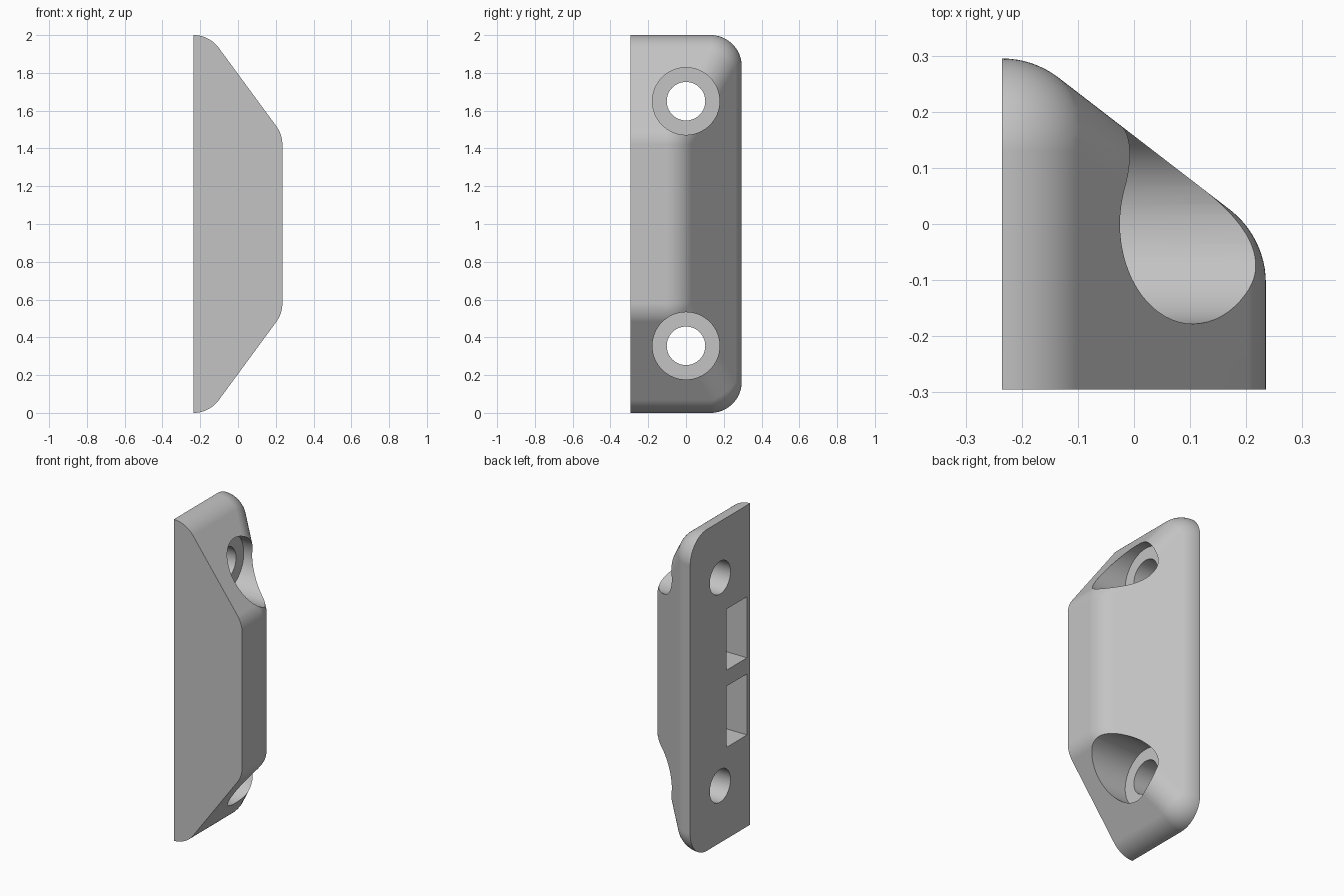
import bpy, bmesh, math
from mathutils import Matrix, Vector

cube = bpy.data.objects.get("Cube")
if cube:
    bpy.data.objects.remove(cube)

MOUNT_X, FRONT_Y = -0.235, -0.295   # flat mounting face and flat front face
RADIUS = 0.165                      # fillet radius of all rounded edges
HOLE_Z = (0.355, 1.65)

grey = bpy.data.materials.new("light_grey")
grey.use_nodes = True
colour = (0.55, 0.55, 0.55, 1)
grey.diffuse_color = colour
grey.node_tree.nodes["Principled BSDF"].inputs["Base Color"].default_value = colour


def make_object(name, bm):
    mesh = bpy.data.meshes.new(name)
    bm.to_mesh(mesh)
    bm.free()
    mesh.materials.append(grey)
    obj = bpy.data.objects.new(name, mesh)
    bpy.context.collection.objects.link(obj)
    return obj


def cylinder_x(name, radius, x0, x1, z):
    bm = bmesh.new()
    place = Matrix.Translation(((x0 + x1) / 2, 0, z)) @ Matrix.Rotation(math.pi / 2, 4, "Y")
    bmesh.ops.create_cone(bm, cap_ends=True, segments=64, radius1=radius,
                          radius2=radius, depth=x1 - x0, matrix=place)
    return make_object(name, bm)


def box(name, low, high):
    low, high = Vector(low), Vector(high)
    bm = bmesh.new()
    place = Matrix.Translation((low + high) / 2) @ Matrix.Diagonal((high - low).to_4d())
    bmesh.ops.create_cube(bm, size=1, matrix=place)
    return make_object(name, bm)


# Filleted wedge body: hull of balls at the corners, flat on two sides
bm = bmesh.new()
for x, back_y, low_z in ((MOUNT_X, 0.13, RADIUS), (0.07, -0.105, 0.58)):
    for y in (FRONT_Y, back_y):
        for z in (low_z, 2 - low_z):
            bmesh.ops.create_uvsphere(bm, u_segments=80, v_segments=40, radius=RADIUS,
                                      matrix=Matrix.Translation((x, y, z)))
outside = [v for v in bm.verts if v.co.x < MOUNT_X - 1e-4 or v.co.y < FRONT_Y - 1e-4]
bmesh.ops.delete(bm, geom=outside, context="VERTS")
bmesh.ops.delete(bm, geom=bm.edges[:], context="EDGES_FACES")
hull = bmesh.ops.convex_hull(bm, input=bm.verts[:])
unused = {g for key in ("geom_interior", "geom_unused") for g in hull[key]
          if isinstance(g, bmesh.types.BMVert)}
bmesh.ops.delete(bm, geom=list(unused), context="VERTS")
bmesh.ops.dissolve_limit(bm, angle_limit=math.radians(0.2), verts=bm.verts[:], edges=bm.edges[:])
bmesh.ops.recalc_face_normals(bm, faces=bm.faces[:])
body = make_object("wedge_body", bm)

# Screw holes with counterbores, and two pockets in the mounting face
cutters = []
for z in HOLE_Z:
    cutters.append(cylinder_x("screw_hole_cutter", 0.102, -0.5, 0.5, z))
    cutters.append(cylinder_x("counterbore_cutter", 0.178, -0.085, 0.5, z))
for z in (0.57, 1.05):
    cutters.append(box("pocket_cutter", (-0.4, -0.265, z), (-0.035, -0.065, z + 0.38)))

bpy.context.view_layer.objects.active = body
for cutter in cutters:
    mod = body.modifiers.new("cut", "BOOLEAN")
    mod.operation = "DIFFERENCE"
    mod.solver = "EXACT"
    mod.object = cutter
    bpy.ops.object.modifier_apply(modifier=mod.name)
    bpy.data.objects.remove(cutter)

# Smooth fillets and bores, keep the cut edges crisp
bpy.ops.object.select_all(action="DESELECT")
body.select_set(True)
bpy.ops.object.shade_smooth_by_angle(angle=math.radians(20))
weighted = body.modifiers.new("weighted_normals", "WEIGHTED_NORMAL")
weighted.keep_sharp = True
